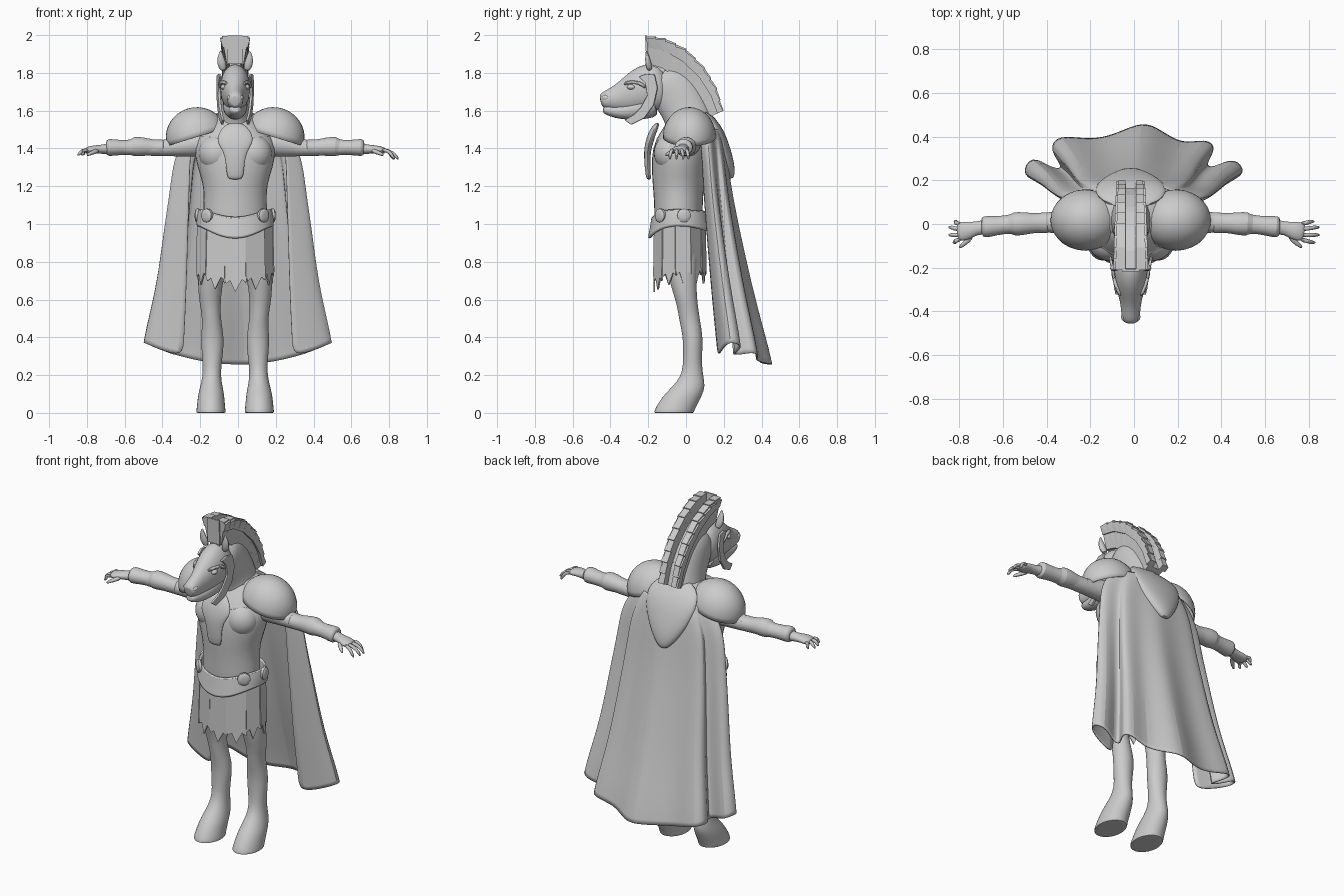
import bpy, bmesh, math
from mathutils import Vector as V

stone = bpy.data.materials.new("plain_grey")
stone.diffuse_color = (0.6, 0.6, 0.6, 1)
SIDES = ((1, "left"), (-1, "right"))


def make(name, verts, faces, sub=0, solid=0.0, bevel=0.0):
    me = bpy.data.meshes.new(name)
    me.from_pydata([tuple(v) for v in verts], [], faces)
    bm = bmesh.new()
    bm.from_mesh(me)
    bmesh.ops.recalc_face_normals(bm, faces=bm.faces)
    bm.to_mesh(me)
    bm.free()
    me.materials.append(stone)
    ob = bpy.data.objects.new(name, me)
    bpy.context.collection.objects.link(ob)
    if sub:
        m = ob.modifiers.new("smooth", 'SUBSURF')
        m.levels = m.render_levels = sub
    if solid:
        m = ob.modifiers.new("thickness", 'SOLIDIFY')
        m.thickness, m.offset = solid, 0
    if bevel:
        m = ob.modifiers.new("edges", 'BEVEL')
        m.width, m.segments = bevel, 2
    return ob


def loft(name, rows, side=(1, 0, 0), axis=None, n=16, sub=1):
    """Rows are (x, y, z, half width along side, half width across)."""
    P = [V(r[:3]) for r in rows]
    verts, faces = [], []
    for i, r in enumerate(rows):
        t = V(axis) if axis else P[min(i + 1, len(P) - 1)] - P[max(i - 1, 0)]
        t.normalize()
        nrm = t.cross(V(side)).normalized()
        sd = nrm.cross(t)
        for k in range(n):
            a = 2 * math.pi * k / n
            verts.append(P[i] + sd * r[3] * math.cos(a) + nrm * r[4] * math.sin(a))
    for i in range(len(rows) - 1):
        for k in range(n):
            j = (k + 1) % n
            faces.append((i * n + k, i * n + j, (i + 1) * n + j, (i + 1) * n + k))
    faces += [tuple(range(n)), tuple(range((len(rows) - 1) * n, len(rows) * n))]
    return make(name, verts, faces, sub)


def ball(name, loc, r, cut=None, solid=0.0, tilt=0.0):
    bm = bmesh.new()
    bmesh.ops.create_uvsphere(bm, u_segments=28, v_segments=18, radius=1)
    if cut is not None:
        bmesh.ops.delete(bm, geom=[v for v in bm.verts if v.co.z < cut], context='VERTS')
    me = bpy.data.meshes.new(name)
    bm.to_mesh(me)
    bm.free()
    ob = make(name, [v.co for v in me.vertices], [tuple(p.vertices) for p in me.polygons], 0, solid)
    ob.location, ob.scale, ob.rotation_euler = loc, r, (0, tilt, 0)
    return ob


def tube(name, pts, r):
    return loft(name, [(*p, r, r) for p in pts], side=(0.1, 1, 0.2), n=8)


def along(pts, t):
    f = min(max(t, 0), 1) * (len(pts) - 1)
    i = min(int(f), len(pts) - 2)
    return V(pts[i]).lerp(V(pts[i + 1]), f - i)


# Torso, mantle and neck
UP = (0, 0, 1)
loft("torso", [(0, -.04, .9, .17, .12), (0, -.04, 1.02, .175, .13), (0, -.04, 1.13, .17, .132),
               (0, -.04, 1.21, .172, .14), (0, -.035, 1.3, .205, .15), (0, -.025, 1.4, .225, .158),
               (0, 0, 1.48, .2, .145), (0, .01, 1.54, .12, .11), (0, .0, 1.58, .08, .09)], axis=UP)
loft("mantle", [(0, .05, 1.4, .25, .12), (0, .05, 1.45, .25, .13), (0, .05, 1.51, .21, .13),
                (0, .045, 1.56, .14, .115), (0, .04, 1.59, .09, .09)], axis=UP)
loft("neck", [(0, -.15, 1.78, .06, .075), (0, -.1, 1.75, .072, .12), (0, -.05, 1.69, .078, .135),
              (0, -.01, 1.62, .082, .13), (0, .02, 1.55, .095, .13), (0, .03, 1.46, .13, .14)])
for s, nm in SIDES:
    ball(nm + "_chest_muscle", (s * .095, -.08, 1.375), (.1, .09, .1))

# Head, lower jaw and face details
loft("head", [(0, -.1, 1.74, .06, .09), (0, -.15, 1.73, .08, .13), (0, -.22, 1.715, .084, .13),
              (0, -.29, 1.685, .07, .105), (0, -.35, 1.668, .05, .078), (0, -.4, 1.66, .044, .058),
              (0, -.435, 1.655, .043, .045), (0, -.454, 1.65, .028, .03)])
loft("lower_jaw", [(0, -.15, 1.64, .07, .075), (0, -.23, 1.62, .068, .068), (0, -.31, 1.595, .05, .048),
                   (0, -.38, 1.595, .04, .034), (0, -.425, 1.605, .034, .025), (0, -.44, 1.607, .02, .014)])
for s, nm in SIDES:
    ball(nm + "_eye", (s * .06, -.29, 1.725), (.017, .022, .014))
    ball(nm + "_nostril", (s * .03, -.425, 1.668), (.014, .02, .015))
    tube(nm + "_brow", [(s * .042, -.33, 1.74), (s * .062, -.3, 1.752), (s * .076, -.25, 1.752), (s * .082, -.21, 1.72)], .011)
    loft(nm + "_ear", [(s * .06, -.19, 1.81, .018, .016), (s * .072, -.2, 1.85, .026, .018),
                       (s * .078, -.205, 1.885, .018, .012), (s * .076, -.21, 1.92, .003, .003)], n=10)
    # Curved guard around the cheek
    guard = [(-.25, 1.78), (-.21, 1.795), (-.165, 1.79), (-.15, 1.72), (-.17, 1.63), (-.22, 1.56), (-.29, 1.525),
             (-.325, 1.55), (-.275, 1.58), (-.24, 1.615), (-.205, 1.68), (-.215, 1.745)]
    make(nm + "_cheek_guard", [(s * (.085 + (y + .2) * .18), y, z) for y, z in guard],
         [tuple(range(len(guard)))], 0, .014, .004)

# Double segmented crest, standing apart, with a low mane between
outer = [(0, -.21, 2.0), (0, -.11, 1.985), (0, 0, 1.93), (0, .1, 1.83), (0, .165, 1.72), (0, .2, 1.6)]
inner = [(0, -.2, 1.83), (0, -.13, 1.81), (0, -.05, 1.75), (0, .02, 1.69), (0, .075, 1.62), (0, .11, 1.56)]


def crest(name, count, x0, x1, x2, x3, low, high, step):
    bm = bmesh.new()
    for k in range(count):
        vs = []
        for e, grow in ((k / count, 0), ((k + 1.05) / count, step)):
            p, q = along(inner, e), along(outer, e)
            d = (q - p).normalized() * (grow - step)
            a, b = p.lerp(q, low), p.lerp(q, high) + d
            w = 1 - .2 * e
            for x, c in ((x0, a), (x1, a), (x2 * w, b), (x3, b)):
                vs.append(bm.verts.new((x, c.y, c.z)))
        bmesh.ops.convex_hull(bm, input=vs)
    me = bpy.data.meshes.new(name)
    bm.to_mesh(me)
    bm.free()
    make(name, [v.co for v in me.vertices], [tuple(p.vertices) for p in me.polygons])


for s, nm in SIDES:
    crest(nm + "_crest", 10, s * .045, s * .018, s * .07, s * .024, .1, 1, .006)
    crest(nm + "_crest_rim", 10, s * .066, s * .04, s * .08, s * .045, .62, .97, .012)
crest("mane", 16, .03, -.03, .026, -.026, 0, .62, .0)
make("crest_front", [(-.04, -.205, 1.85), (.04, -.205, 1.85), (.04, -.212, 1.998), (-.04, -.212, 1.998)],
     [(0, 1, 2, 3)], 0, .01)

# Chest plate
loft("chest_plate", [(0, -.195, 1.235, .03, .01), (0, -.2, 1.25, .045, .014), (0, -.205, 1.32, .05, .016),
                     (0, -.205, 1.385, .062, .018), (0, -.195, 1.43, .1, .022), (0, -.18, 1.48, .092, .022),
                     (0, -.16, 1.52, .06, .018), (0, -.15, 1.535, .03, .01)], axis=UP)

# Folded collar around the front of the neck
for i, (rx, ry, z, r) in enumerate(((.18, .155, 1.485, .02), (.155, .135, 1.51, .02), (.125, .12, 1.535, .02))):
    loft("collar_fold_%d" % (i + 1), [(rx * math.cos(a), .015 + ry * math.sin(a), z + .04 * math.sin(a), r, r)
         for a in [math.pi * (.9 + 1.2 * k / 20) for k in range(21)]], side=UP, n=8)

# Shoulder caps, arms, bracers and hands
for s, nm in SIDES:
    ball(nm + "_shoulder_cap", (s * .205, .018, 1.46), (.16, .138, .155), -.12, .04, s * .3)
    S = (0, 1, 0)
    loft(nm + "_arm", [(s * x, y, z, a, b) for x, y, z, a, b in (
        (.14, .01, 1.43, .08, .08), (.24, .01, 1.42, .065, .065), (.33, .008, 1.405, .05, .048),
        (.42, .006, 1.4, .045, .04), (.55, -.003, 1.405, .045, .043), (.66, -.012, 1.4, .034, .03),
        (.71, -.02, 1.395, .03, .024), (.745, -.03, 1.395, .042, .022), (.78, -.035, 1.39, .045, .02),
        (.795, -.037, 1.385, .036, .014))], side=S)
    loft(nm + "_bracer", [(s * x, y, z, a, b) for x, y, z, a, b in (
        (.375, .006, 1.405, .043, .038), (.38, .006, 1.405, .052, .045), (.43, .005, 1.405, .043, .04),
        (.49, .002, 1.41, .054, .052), (.54, 0, 1.41, .056, .054), (.544, 0, 1.405, .042, .04),
        (.62, -.008, 1.405, .044, .04), (.675, -.014, 1.405, .054, .05), (.685, -.014, 1.405, .034, .032))], side=S)
    dx, dz = (.015, -.015) if s > 0 else (-.015, .008)
    for i, (y0, y1, x1) in enumerate(((0, .012, .825), (-.025, -.015, .85), (-.05, -.05, .85), (-.07, -.085, .83))):
        loft("%s_finger_%d" % (nm, i + 1), [(s * .775, y0, 1.39, .011, .012), (s * .81, (y0 + y1) / 2, 1.39, .011, .011),
             (s * (x1 - .015 + dx), y1, 1.372 + dz / 2, .01, .01), (s * (x1 + dx), y1, 1.355 + dz, .005, .006)], side=S, n=8)
    loft(nm + "_thumb", [(s * .725, -.05, 1.39, .014, .014), (s * .75, -.08, 1.38, .013, .013),
                         (s * .775, -.1, 1.37, .01, .01), (s * .785, -.108, 1.362, .005, .005)], side=UP, n=8)

# Legs running smoothly into hooves
for s, nm in SIDES:
    loft(nm + "_leg", [(s * x, y, z, a, b) for x, y, z, a, b in (
        (.1, -.03, .95, .085, .1), (.118, -.025, .8, .08, .09), (.135, -.012, .66, .064, .066),
        (.132, .008, .57, .056, .056), (.125, .017, .5, .049, .056), (.12, .036, .41, .061, .054),
        (.12, .036, .34, .06, .052), (.122, .034, .25, .049, .05), (.124, .032, .19, .05, .062),
        (.126, .015, .14, .06, .088), (.127, -.012, .1, .07, .102), (.128, -.04, .055, .074, .108),
        (.128, -.062, .012, .079, .108), (.128, -.064, 0, .079, .107), (.128, -.064, 0, .07, .1))], axis=(0, 0, -1))

# Belt with a drooping, flared front
N = 48
verts, faces = [], []
for k in range(N):
    a = 2 * math.pi * k / N
    c, d = math.cos(a), math.sin(a)
    f, g = max(0, -d) ** 3, d * d
    top, bot = 1.085 - .04 * f - .01 * max(0, d), .985 - .065 * f - .035 * max(0, d) ** 2
    for u, r in ((0, .92), (.06, 1.0), (.5, 1.03), (.94, 1.05 + .07 * g), (1, 1.0 + .07 * g), (.9, .9)):
        verts.append((.197 * r * c, -.03 + .155 * r * d, top + (bot - top) * u))
for k in range(N):
    for i in range(6):
        j, m = (i + 1) % 6, (k + 1) % N
        faces.append((k * 6 + i, k * 6 + j, m * 6 + j, m * 6 + i))
make("belt", verts, faces, 1)
for s, nm in SIDES:
    for tag, a in (("front", -.72), ("side", .12)):
        c, d = math.cos(a), math.sin(a)
        p = V((s * .192 * c, -.03 + .152 * d, 1.045))
        o = V((s * c, d * 1.25, 0)).normalized()
        loft("%s_%s_belt_disc" % (nm, tag), [(*(p + o * h), r, r) for h, r in
             ((0, .036), (.014, .036), (.02, .028), (.022, .014))], side=UP, n=20, sub=0)

# Skirt of wide flat pointed strips
K = 11
for k in range(K):
    a0 = 2 * math.pi * k / K - math.pi / 2
    h, lift = math.pi / K * 1.06, .02 * (k % 2)
    low = .70 - .045 * max(0, -math.sin(a0)) ** 2

    def at(u, z):
        r = 1.05 + .04 * (1.0 - z) / .3 + lift
        p, q = [V((.187 * r * math.cos(a0 + e), -.035 + .127 * r * math.sin(a0 + e), z)) for e in (-h, h)]
        return p.lerp(q, u)
    make("skirt_strip_%d" % (k + 1), [at(0, 1.01), at(1, 1.01), at(1, low + .035), at(.8, low + .05), at(.5, low - .015),
         at(.28, low + .045), at(.1, low + .03), at(0, low + .06)], [tuple(range(8))], 0, .008)

# Pleated cape, open at the front
hem = [(.29, .17), (.42, .19), (.52, .23), (.46, .31), (.36, .25), (.32, .27), (.38, .35), (.33, .39), (.22, .36),
       (.12, .43), (.04, .47), (-.08, .41), (-.2, .38), (-.35, .41), (-.39, .34), (-.31, .25), (-.38, .25),
       (-.47, .32), (-.52, .22), (-.42, .19), (-.29, .17)]
levels = ((0, 0, 0), (.04, .2, .04), (.13, .42, .12), (.28, .49, .22), (.45, .6, .38),
          (.72, .74, .66), (.92, .94, .92), (1, 1, 1))
M = len(hem)
verts = []
for t, wx, wy in levels:
    for i, (x, y) in enumerate(hem):
        a = -.1 + (math.pi + .2) * i / (M - 1)
        tx, ty = .23 * math.cos(a), .085 + .1 * math.sin(a)
        zb, zt = .255 + .47 * x * x, 1.5
        verts.append((tx + (x - tx) * wx, ty + (y - ty) * wy, zt + (zb - zt) * t))
faces = [(r * M + i, r * M + i + 1, (r + 1) * M + i + 1, (r + 1) * M + i)
         for r in range(len(levels) - 1) for i in range(M - 1)]
make("cape", verts, faces, 2, .006)

# Hood hanging down the back
loft("hood", [(0, .085, 1.6, .1, .025), (0, .13, 1.55, .16, .035), (0, .165, 1.49, .17, .04), (0, .195, 1.4, .14, .042),
              (0, .215, 1.32, .095, .042), (0, .23, 1.265, .05, .03), (0, .238, 1.24, .02, .012)], axis=UP)

# The body stands slightly to one side; crisp strips stay flat, the rest is smooth
bpy.ops.object.select_all(action='DESELECT')
for ob in bpy.context.scene.objects:
    if ob.name != "cape":
        ob.location.x -= .015
    if not ob.name.startswith("skirt") and "guard" not in ob.name and "crest" not in ob.name:
        ob.select_set(True)
        bpy.context.view_layer.objects.active = ob
bpy.ops.object.shade_smooth_by_angle(angle=math.radians(40))
